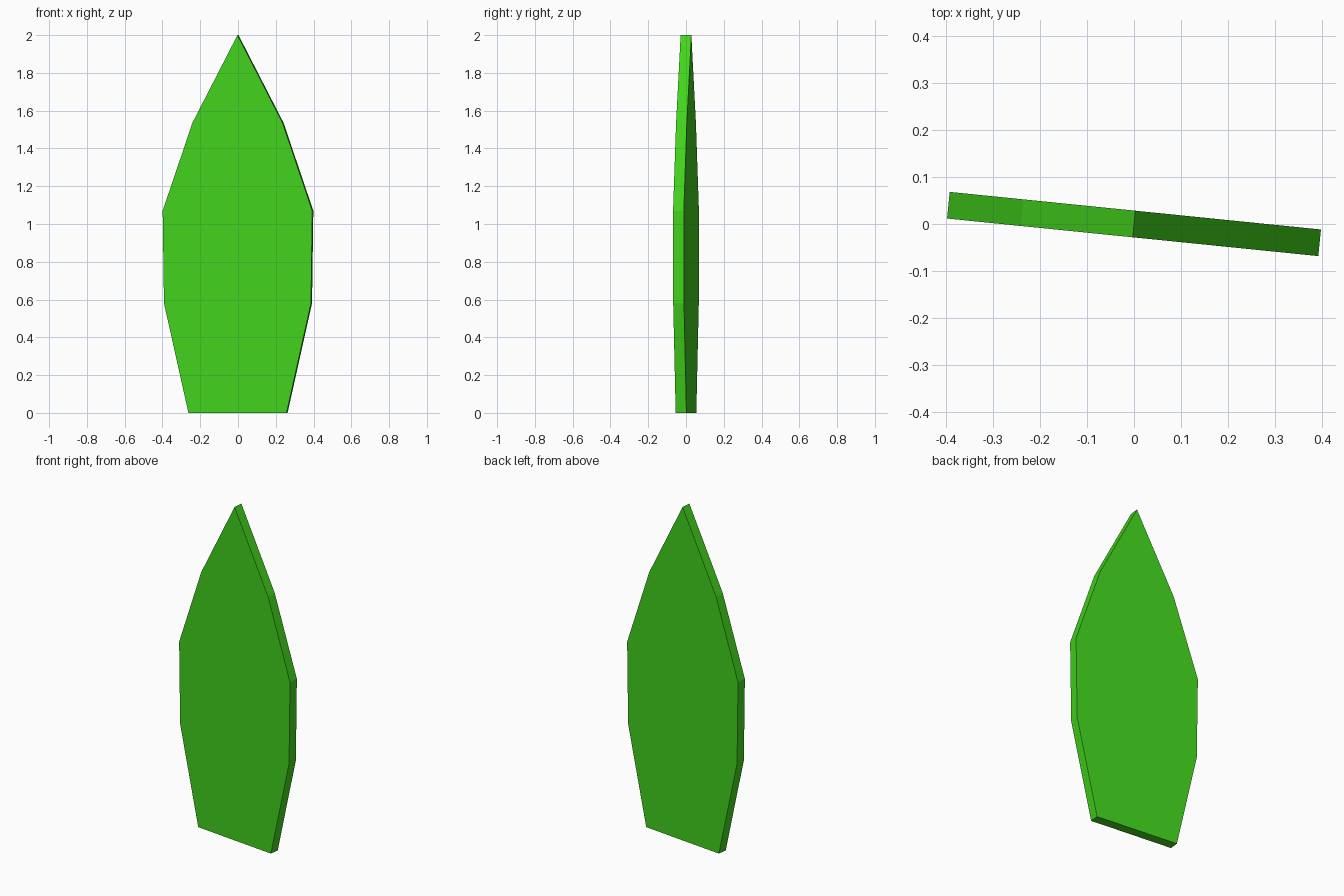
import bpy, bmesh
from math import radians
from mathutils import Matrix

if "Cube" in bpy.data.objects:
    bpy.data.objects.remove(bpy.data.objects["Cube"])

THICKNESS = 0.057
TURN = radians(-5.78)

# Right half of the leaf outline as (half width, height), base to shoulder
half = [(0.261, 0.0), (0.391, 0.58), (0.398, 1.07), (0.24, 1.535)]
outline = half + [(0.0, 2.0)] + [(-x, z) for x, z in reversed(half)]

# Leaf blade: flat outline extruded to a thin slab
bm = bmesh.new()
face = bm.faces.new([bm.verts.new((x, -THICKNESS / 2, z)) for x, z in outline])
ext = bmesh.ops.extrude_face_region(bm, geom=[face], use_keep_orig=True)
back = [g for g in ext["geom"] if isinstance(g, bmesh.types.BMVert)]
bmesh.ops.translate(bm, verts=back, vec=(0, THICKNESS, 0))
bmesh.ops.rotate(bm, verts=bm.verts, cent=(0, 0, 0), matrix=Matrix.Rotation(TURN, 3, 'Z'))
bmesh.ops.recalc_face_normals(bm, faces=bm.faces)

mesh = bpy.data.meshes.new("leaf_blade")
bm.to_mesh(mesh)
bm.free()

# Bright green leaf colour
green = bpy.data.materials.new("leaf_green")
green.diffuse_color = (0.054, 0.65, 0.012, 1.0)
green.use_nodes = True
green.node_tree.nodes["Principled BSDF"].inputs["Base Color"].default_value = green.diffuse_color
mesh.materials.append(green)

leaf = bpy.data.objects.new("leaf_blade", mesh)
bpy.context.collection.objects.link(leaf)
